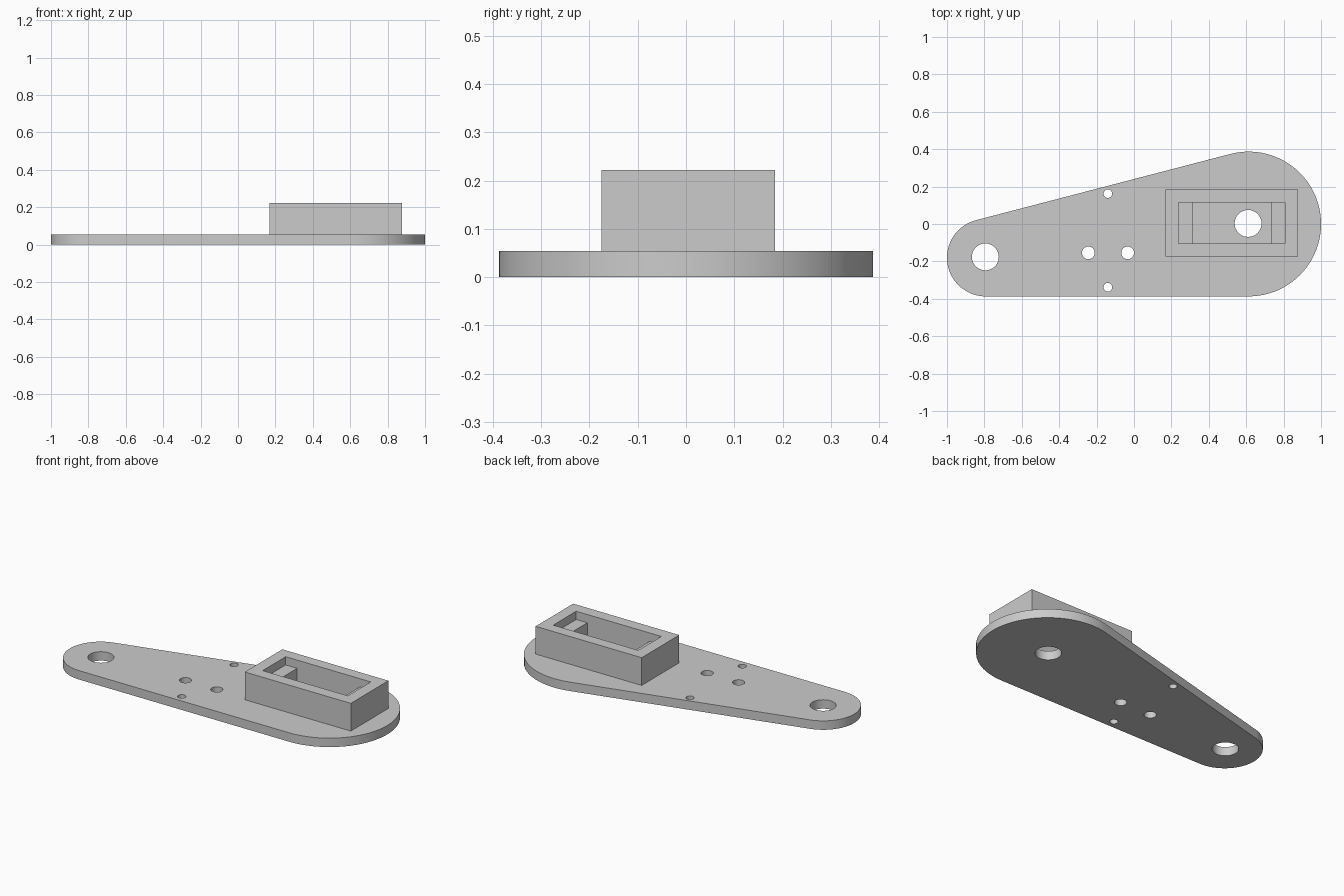
import bpy, bmesh
from math import pi, sin, cos, atan2, asin, hypot, radians
from mathutils import Vector

cube = bpy.data.objects.get("Cube")
if cube:
    bpy.data.objects.remove(cube, do_unlink=True)

grey = bpy.data.materials.new("plain grey")
grey.use_nodes = True
GREY = (0.6, 0.6, 0.6, 1)
grey.diffuse_color = GREY
grey.node_tree.nodes["Principled BSDF"].inputs["Base Color"].default_value = GREY

PLATE_TOP, BOX_TOP, LEDGE_TOP = 0.054, 0.222, 0.172


def prism(name, outline, z0, z1):
    """Extrude a flat outline from z0 up to z1."""
    bm = bmesh.new()
    base = bm.faces.new([bm.verts.new((x, y, z0)) for x, y in outline])
    top = bmesh.ops.extrude_face_region(bm, geom=[base])["geom"]
    verts = [v for v in top if isinstance(v, bmesh.types.BMVert)]
    bmesh.ops.translate(bm, vec=(0, 0, z1 - z0), verts=verts)
    bmesh.ops.recalc_face_normals(bm, faces=bm.faces)
    mesh = bpy.data.meshes.new(name)
    bm.to_mesh(mesh)
    bm.free()
    mesh.materials.append(grey)
    obj = bpy.data.objects.new(name, mesh)
    bpy.context.collection.objects.link(obj)
    return obj


def arc(centre, r, start, end, steps):
    angles = [start + (end - start) * i / steps for i in range(steps + 1)]
    return [(centre[0] + r * cos(a), centre[1] + r * sin(a)) for a in angles]


def rect(x0, x1, y0, y1):
    return [(x0, y0), (x1, y0), (x1, y1), (x0, y1)]


def cut(obj, cutter):
    """Subtract the cutter and remove it."""
    cutter.hide_render = True
    mod = obj.modifiers.new("cut", "BOOLEAN")
    mod.operation, mod.solver, mod.object = "DIFFERENCE", "EXACT", cutter
    bpy.context.view_layer.objects.active = obj
    bpy.ops.object.modifier_apply(modifier=mod.name)
    bpy.data.objects.remove(cutter, do_unlink=True)


# Tapered plate: two round ends joined by their outer tangents
big, big_r = Vector((0.613, 0)), 0.387
small, small_r = Vector((-0.793, -0.18)), 0.207
d = big - small
lean = atan2(d.y, d.x)
spread = asin((big_r - small_r) / hypot(d.x, d.y))
upper = lean + spread + pi / 2
lower = lean - spread - pi / 2
outline = arc(big, big_r, lower, upper, 48) + arc(small, small_r, upper, lower + 2 * pi, 40)
plate = prism("arm_plate", outline, 0, PLATE_TOP)

# Pivot holes and screw holes
holes = [(0.61, 0.003, 0.072), (-0.795, -0.176, 0.072),
         (-0.244, -0.154, 0.034), (-0.034, -0.154, 0.034),
         (-0.14, 0.162, 0.023), (-0.14, -0.338, 0.023)]
for x, y, r in holes:
    cut(plate, prism("hole_cutter", arc((x, y), r, 0, 2 * pi, 32)[:-1], -0.1, 0.1))

# Box with a stepped pocket that leaves a ledge at each end
box = prism("motor_box", rect(0.168, 0.878, -0.175, 0.184), PLATE_TOP, BOX_TOP)
cut(box, prism("pocket_cutter", rect(0.238, 0.808, -0.104, 0.116), LEDGE_TOP, 0.3))
cut(box, prism("well_cutter", rect(0.315, 0.734, -0.104, 0.116), 0, 0.3))

# Smooth round walls, sharp corners
for obj in (plate, box):
    bpy.ops.object.select_all(action="DESELECT")
    obj.select_set(True)
    bpy.context.view_layer.objects.active = obj
    bpy.ops.object.shade_smooth_by_angle(angle=radians(30))
